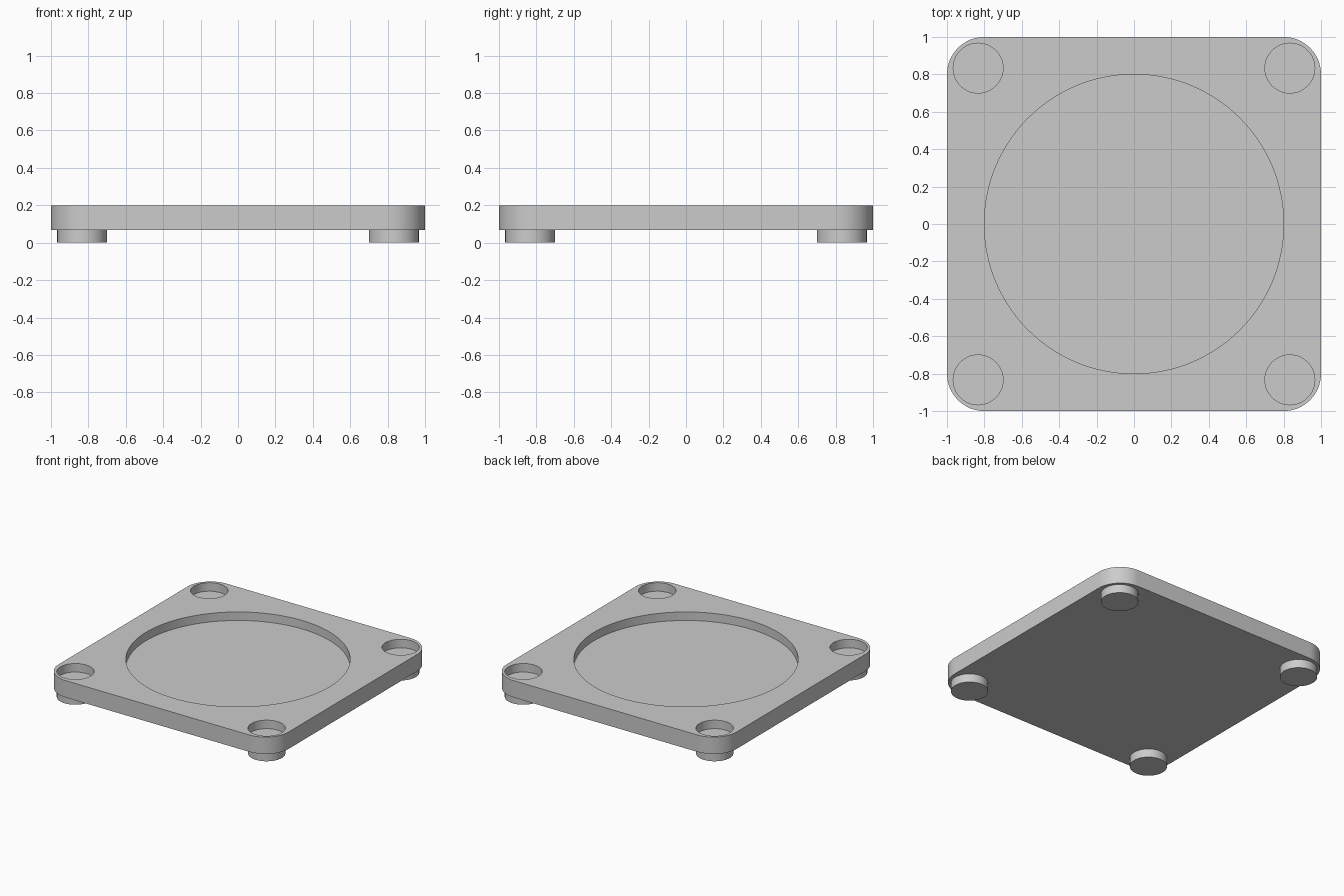
import bpy, bmesh, math

if "Cube" in bpy.data.objects:
    bpy.data.objects.remove(bpy.data.objects["Cube"])

SLAB_BOTTOM, SLAB_TOP, RECESS = 0.067, 0.2, 0.067
CORNER_R, PEG_R, PEG_POS = 0.2, 0.1333, 0.8333

grey = bpy.data.materials.new("light grey")
grey.diffuse_color = (0.6, 0.6, 0.6, 1)
grey.use_nodes = True
grey.node_tree.nodes["Principled BSDF"].inputs["Base Color"].default_value = grey.diffuse_color


def prism(name, outline, z0, z1):
    """Extrude a flat outline from z0 to z1."""
    bm = bmesh.new()
    face = bm.faces.new([bm.verts.new((x, y, z0)) for x, y in outline])
    ext = bmesh.ops.extrude_face_region(bm, geom=[face], use_keep_orig=True)
    bmesh.ops.translate(bm, vec=(0, 0, z1 - z0),
                        verts=[v for v in ext["geom"] if isinstance(v, bmesh.types.BMVert)])
    bmesh.ops.recalc_face_normals(bm, faces=bm.faces)
    mesh = bpy.data.meshes.new(name)
    bm.to_mesh(mesh)
    bm.free()
    mesh.materials.append(grey)
    obj = bpy.data.objects.new(name, mesh)
    bpy.context.collection.objects.link(obj)
    return obj


def arc(cx, cy, r, start, sweep, n):
    return [(cx + r * math.cos(start + sweep * i / n),
             cy + r * math.sin(start + sweep * i / n)) for i in range(n + 1)]


def circle(cx, cy, r, n):
    return arc(cx, cy, r, 0, math.tau, n)[:-1]


def cut(target, cutter):
    cutter.hide_render = True
    cutter.hide_viewport = True
    mod = target.modifiers.new("recess", "BOOLEAN")
    mod.operation = "DIFFERENCE"
    mod.solver = "EXACT"
    mod.object = cutter


def smooth(obj):
    bpy.ops.object.select_all(action="DESELECT")
    bpy.context.view_layer.objects.active = obj
    obj.select_set(True)
    bpy.ops.object.shade_smooth_by_angle(angle=math.radians(30))


# Square slab with rounded corners
c = 1 - CORNER_R
outline = []
for i, (sx, sy) in enumerate([(1, 1), (-1, 1), (-1, -1), (1, -1)]):
    outline += arc(sx * c, sy * c, CORNER_R, i * math.pi / 2, math.pi / 2, 16)
slab = prism("base_plate", outline, SLAB_BOTTOM, SLAB_TOP)
smooth(slab)

# Large round recess in the top
cut(slab, prism("dish_cutter", circle(0, 0, 0.8, 128), SLAB_TOP - RECESS, 0.3))

# Corner pegs below, matching sockets above
for sx in (-1, 1):
    for sy in (-1, 1):
        ring = circle(sx * PEG_POS, sy * PEG_POS, PEG_R, 64)
        smooth(prism("corner_foot", ring, 0, SLAB_BOTTOM))
        cut(slab, prism("socket_cutter", ring, SLAB_TOP - RECESS, 0.3))
